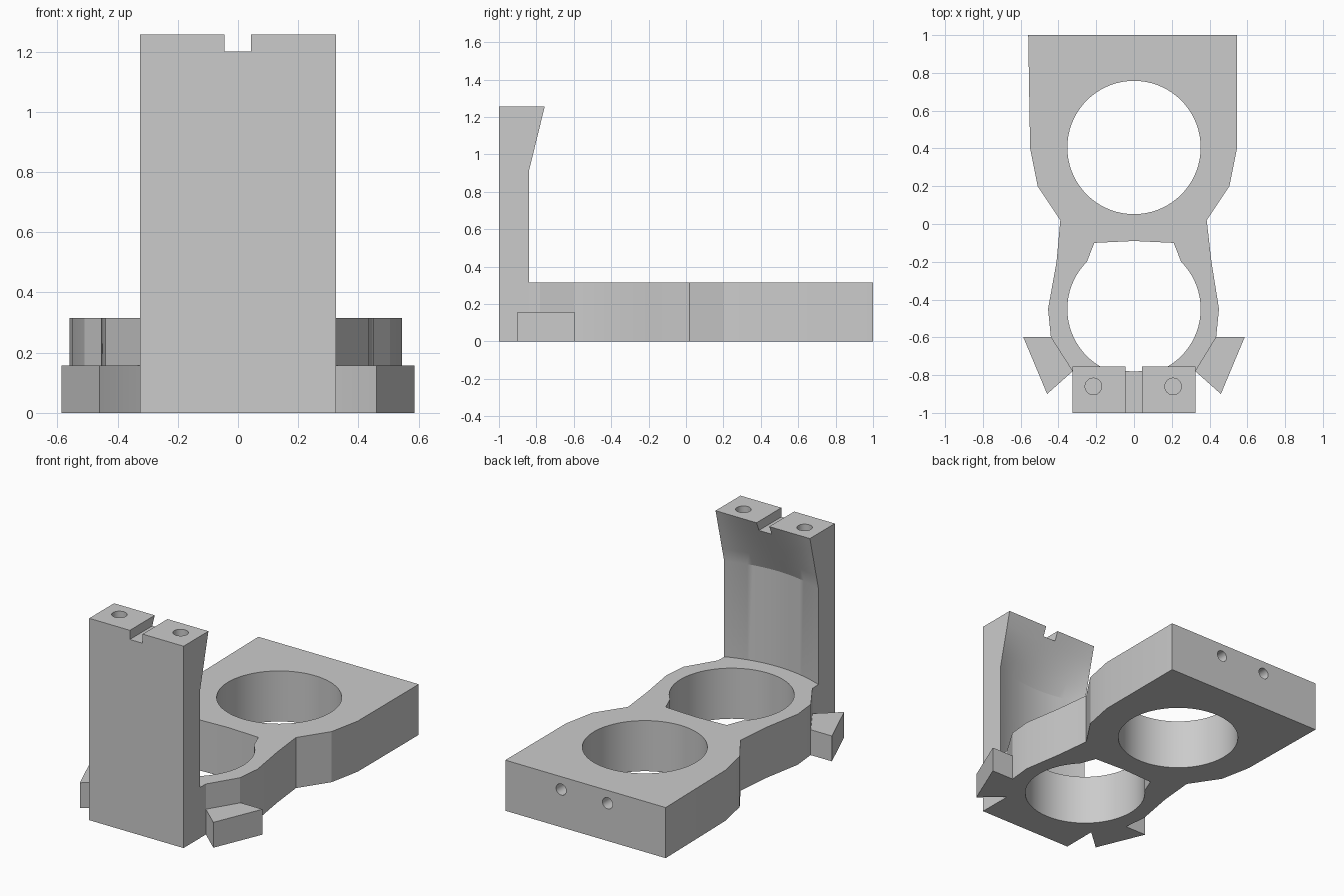
import bpy, bmesh, math
from mathutils import Matrix, Vector

if "Cube" in bpy.data.objects:
    bpy.data.objects.remove(bpy.data.objects["Cube"])

grey = bpy.data.materials.new("light grey")
grey.use_nodes = True
grey.diffuse_color = (0.6, 0.6, 0.6, 1)
grey.node_tree.nodes["Principled BSDF"].inputs["Base Color"].default_value = (0.6, 0.6, 0.6, 1)


def add_object(name, bm):
    bmesh.ops.recalc_face_normals(bm, faces=bm.faces)
    mesh = bpy.data.meshes.new(name)
    bm.to_mesh(mesh)
    bm.free()
    mesh.materials.append(grey)
    obj = bpy.data.objects.new(name, mesh)
    bpy.context.collection.objects.link(obj)
    return obj


def loft(name, sections):
    """Closed solid through matching rings of points."""
    bm = bmesh.new()
    rings = [[bm.verts.new(p) for p in ring] for ring in sections]
    for low, high in zip(rings, rings[1:]):
        for i in range(len(low)):
            j = (i + 1) % len(low)
            bm.faces.new((low[i], low[j], high[j], high[i]))
    bm.faces.new(rings[0][::-1])
    bm.faces.new(rings[-1])
    return add_object(name, bm)


def prism(name, outline, bottom, top):
    return loft(name, [[(x, y, z) for x, y in outline] for z in (bottom, top)])


def arc(cx, cy, r, start, end, steps):
    angles = [math.radians(start + (end - start) * i / steps) for i in range(steps + 1)]
    return [(cx + r * math.cos(a), cy + r * math.sin(a)) for a in angles]


def cut(target, cutters):
    for cutter in cutters:
        mod = target.modifiers.new("cut", 'BOOLEAN')
        mod.operation, mod.solver, mod.object = 'DIFFERENCE', 'EXACT', cutter
        bpy.context.view_layer.objects.active = target
        bpy.ops.object.modifier_apply(modifier=mod.name)
        bpy.data.objects.remove(cutter)


def finish(obj):
    bpy.ops.object.select_all(action='DESELECT')
    obj.select_set(True)
    bpy.context.view_layer.objects.active = obj
    bpy.ops.object.shade_smooth_by_angle(angle=math.radians(20))


# Base plate with its waisted outline
THICK = 0.315
left_side = [(0.545, 1), (0.545, 0.4), (0.505, 0.2), (0.385, 0.02), (0.41, -0.2),
             (0.45, -0.45), (0.435, -0.6), (0.325, -0.78), (0.32, -0.95)]
right_side = [(-0.56, 1), (-0.55, 0.4), (-0.51, 0.2), (-0.39, 0.02), (-0.41, -0.2),
              (-0.455, -0.45), (-0.44, -0.6), (-0.325, -0.78), (-0.32, -0.95)]
plate = prism("base_plate", left_side + right_side[::-1], 0, THICK)

# Round rear opening, front opening with a flat-topped relief
rear_hole = prism("rear_hole_cutter", arc(0, 0.405, 0.353, 0, 355, 71), -0.1, 0.5)
relief = [(0.21, -0.1), (0, -0.09), (-0.21, -0.1)]
front_hole = prism("front_hole_cutter",
                   arc(0, -0.45, 0.353, 45, -225, 54) + relief[::-1], -0.1, 0.5)

# Screw holes in the back edge
screws = []
for x in (-0.16, 0.16):
    ring = arc(x, 0.235, 0.035, 0, 345, 23)
    screws.append(loft("screw_cutter", [[(px, y, pz) for px, pz in ring] for y in (0.8, 1.1)]))
cut(plate, [rear_hole, front_hole] + screws)
finish(plate)

# Upright post: hollowed back face that flattens and flares towards the top
HALF, SAG, STEPS = 0.325, 0.065, 20


def post_section(z, back, sag):
    xs = [HALF - 2 * HALF * i / STEPS for i in range(STEPS + 1)]
    curve = [(x, back - sag * (1 - (x / HALF) ** 2), z) for x in xs]
    return [(-HALF, -1, z), (HALF, -1, z)] + curve


FLARE, TOP = 0.91, 1.257
post = loft("upright_post", [post_section(0, -0.84, SAG), post_section(FLARE, -0.84, SAG)]
            + [post_section(FLARE + (TOP - FLARE) * t, -0.84 + 0.085 * t, SAG * (1 - t))
               for t in (0.25, 0.5, 0.75, 1)])

# Top slot and pin holes
slot = prism("slot_cutter", [(-0.045, -1.1), (0.043, -1.1), (0.043, -0.6), (-0.045, -0.6)], 1.2, 1.4)
pins = [prism("pin_cutter", arc(x, -0.86, 0.044, 0, 345, 23), 1.09, 1.4) for x in (-0.215, 0.207)]
cut(post, [slot] + pins)
finish(post)

# Angled feet beside the post
foot = [(0.425, -0.597), (0.587, -0.597), (0.46, -0.9), (0.325, -0.78), (0.31, -0.77)]
for side, name in ((1, "left_foot"), (-1, "right_foot")):
    finish(prism(name, [(side * x, y) for x, y in foot], 0, 0.158))
